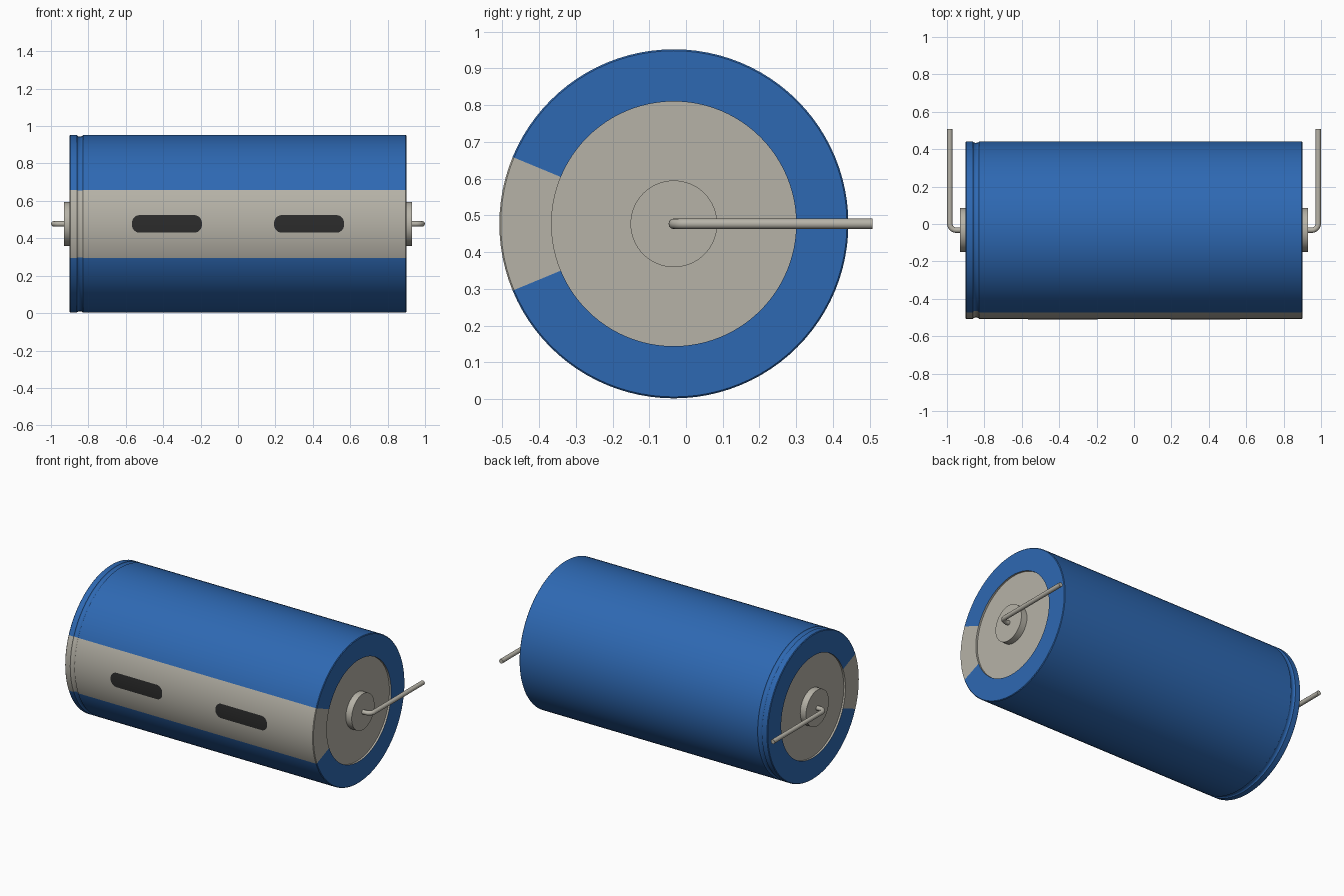
import bpy, bmesh, math

cube = bpy.data.objects.get("Cube")
if cube:
    bpy.data.objects.remove(cube)

CY, CZ = -0.033, 0.477      # body axis, running along x
R, HALF = 0.475, 0.9        # body radius and half length
CAP_R, RECESS = 0.333, 0.012
SEGS = 96
STRIPE = math.radians(22.5)


def material(name, rgb):
    m = bpy.data.materials.new(name)
    m.use_nodes = True
    m.diffuse_color = (*rgb, 1)
    m.node_tree.nodes["Principled BSDF"].inputs["Base Color"].default_value = (*rgb, 1)
    return m


blue = material("sleeve blue", (0.027, 0.14, 0.45))
grey = material("warm grey", (0.47, 0.45, 0.39))
dark = material("mark black", (0.025, 0.025, 0.025))


def around(x, r, a):
    """Point at angle a about the body axis, measured from the front."""
    return (x, CY - r * math.cos(a), CZ + r * math.sin(a))


def smooth(ob):
    bpy.ops.object.select_all(action="DESELECT")
    ob.select_set(True)
    bpy.context.view_layer.objects.active = ob
    bpy.ops.object.shade_smooth_by_angle(angle=math.radians(35))


def finish(name, bm, mats):
    bmesh.ops.remove_doubles(bm, verts=bm.verts, dist=1e-5)
    bmesh.ops.recalc_face_normals(bm, faces=bm.faces)
    me = bpy.data.meshes.new(name)
    bm.to_mesh(me)
    bm.free()
    for m in mats:
        me.materials.append(m)
    ob = bpy.data.objects.new(name, me)
    bpy.context.collection.objects.link(ob)
    smooth(ob)
    return ob


def lathe(name, profile, mats, segs, rule=None):
    """Revolve (x, radius) points about the body axis."""
    bm = bmesh.new()
    step = 2 * math.pi / segs
    rings = []
    for x, r in profile:
        if r == 0:
            rings.append([bm.verts.new(around(x, 0, 0))] * segs)
        else:
            rings.append([bm.verts.new(around(x, r, i * step)) for i in range(segs)])
    for ring, nxt in zip(rings, rings[1:]):
        for i in range(segs):
            j = (i + 1) % segs
            corners = list(dict.fromkeys([ring[i], ring[j], nxt[j], nxt[i]]))
            face = bm.faces.new(corners)
            if rule:
                face.material_index = rule(face.calc_center_median())
    return finish(name, bm, mats)


# Body: recessed ends, softened rims and a crimp groove near one end
def body_colour(c):
    y, z = c.y - CY, c.z - CZ
    in_stripe = abs(math.atan2(z, -y)) < STRIPE
    return 1 if in_stripe or math.hypot(y, z) < CAP_R + 0.001 else 0


end = [(HALF - RECESS, 0), (HALF - RECESS, CAP_R), (HALF, CAP_R),
       (HALF, R - 0.004), (HALF - 0.004, R)]
groove = [(-0.845 - 0.016 * math.cos(t), R - 0.008 * math.sin(t))
          for t in (math.pi * k / 8 for k in range(9))]
profile = [(-x, r) for x, r in end] + groove + end[::-1]
lathe("capacitor_body", profile, [blue, grey], SEGS, body_colour)


# Polarity marks: thin rounded plates following the curved front
def mark(name, cx, half_len=0.187, half_h=0.047, corner=0.042):
    bm = bmesh.new()
    rows = []
    n = 20
    for k in range(n + 1):
        h = -half_h * math.cos(math.pi * k / n)
        over = max(0, abs(h) - (half_h - corner))
        w = half_len - corner + math.sqrt(max(0, corner ** 2 - over ** 2))
        a = math.asin(h / R)
        rows.append([bm.verts.new(around(cx + s * w, R + 0.0015, a)) for s in (-1, 1)])
    for low, high in zip(rows, rows[1:]):
        bm.faces.new([low[0], low[1], high[1], high[0]])
    finish(name, bm, [dark])


# Lead: straight stub, rounded bend, then a long run to the back
def lead(name, s, radius=0.0145, bend=0.035, x_out=0.985):
    pts = [(0.88, CY)]
    for k in range(9):
        t = math.pi / 2 * k / 8
        pts.append((x_out - bend + bend * math.sin(t), CY + bend - bend * math.cos(t)))
    pts.append((x_out, 0.508))
    cu = bpy.data.curves.new(name, "CURVE")
    cu.dimensions = "3D"
    cu.bevel_depth = radius
    cu.bevel_resolution = 4
    cu.use_fill_caps = True
    sp = cu.splines.new("POLY")
    sp.points.add(len(pts) - 1)
    for p, (x, y) in zip(sp.points, pts):
        p.co = (s * x, y, CZ, 1)
    cu.materials.append(grey)
    ob = bpy.data.objects.new(name, cu)
    bpy.context.collection.objects.link(ob)
    bpy.ops.object.select_all(action="DESELECT")
    ob.select_set(True)
    bpy.context.view_layer.objects.active = ob
    bpy.ops.object.convert(target="MESH")
    smooth(bpy.context.view_layer.objects.active)


for side, s in (("left", 1), ("right", -1)):
    lathe(side + "_end_boss",
          [(s * 0.88, 0), (s * 0.88, 0.118), (s * 0.93, 0.118), (s * 0.93, 0)], [grey], 64)
    lead(side + "_lead", s)
    mark(side + "_polarity_mark", s * 0.38)
